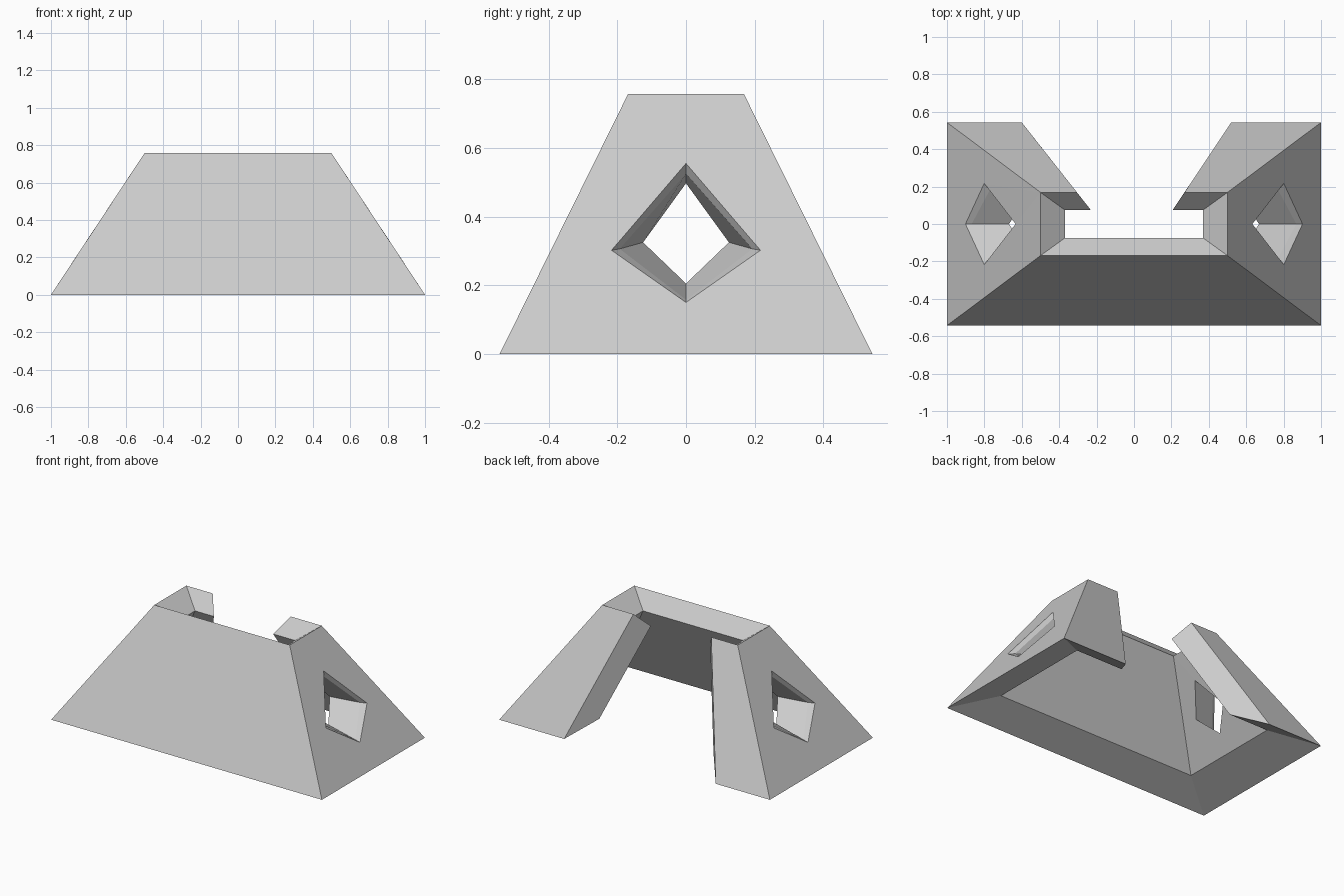
import bpy, bmesh

if "Cube" in bpy.data.objects:
    bpy.data.objects.remove(bpy.data.objects["Cube"])

H, LOW, HIGH = 0.757, 0.096, 0.659      # outer height, inner shell bottom and top

# Wall stations from one back opening edge round the front to the other:
# each is outer bottom, outer top, inner top, inner bottom
def station(ob, ot, it, ib):
    return [(*ob, 0), (*ot, H), (*it, HIGH), (*ib, LOW)]

def corner(sx, sy):
    return station((sx, .543 * sy), (.5 * sx, .169 * sy),
                   (.37 * sx, .075 * sy), (.74 * sx, .353 * sy))

stations = [
    station((-.6, .543), (-.305, .169), (-.231, .075), (-.45, .353)),
    corner(-1, 1), corner(-1, -1), corner(1, -1), corner(1, 1),
    station((.52, .543), (.27, .169), (.207, .075), (.393, .353)),
]

# Diamond window loops through a side wall: outer face, shallow lip, inner face
def diamond(bottom, side, top):
    return [(bottom[0], 0, bottom[1]), side,
            (top[0], 0, top[1]), (side[0], -side[1], side[2])]

window = [
    diamond((.901, .15), (.801, .217, .302), (.633, .555)),
    diamond((.868, .158), (.765, .193, .306), (.618, .525)),
    diamond((.668, .205), (.589, .125, .325), (.475, .497)),
]

bm = bmesh.new()

def face(*points):
    bm.faces.new([bm.verts.new(p) for p in points])

# Wall panel with a diamond hole
def holed_panel(panel, hole):
    for i in range(4):
        j = (i + 1) % 4
        face(panel[i], panel[j], hole[i])
        face(panel[j], hole[j], hole[i])

for n, (a, b) in enumerate(zip(stations, stations[1:])):
    face(a[1], b[1], b[2], a[2])        # top rim
    face(a[3], b[3], b[0], a[0])        # bottom rim
    if n in (1, 3):
        # Side wall with window
        s = -1 if n == 1 else 1
        front, back = (b, a) if n == 1 else (a, b)
        loops = [[(s * x, y, z) for x, y, z in loop] for loop in window]
        holed_panel([front[0], back[0], back[1], front[1]], loops[0])
        holed_panel([front[3], back[3], back[2], front[2]], loops[2])
        for p, q in zip(loops, loops[1:]):
            for i in range(4):
                j = (i + 1) % 4
                face(p[i], p[j], q[j], q[i])
    else:
        face(a[0], b[0], b[1], a[1])
        face(a[3], b[3], b[2], a[2])

# Cut faces beside the back opening
face(*stations[0])
face(*stations[-1])

bmesh.ops.remove_doubles(bm, verts=bm.verts, dist=1e-4)
bmesh.ops.recalc_face_normals(bm, faces=bm.faces)
mesh = bpy.data.meshes.new("sloped_wall_shell")
bm.to_mesh(mesh)
bm.free()
bpy.context.collection.objects.link(bpy.data.objects.new("sloped_wall_shell", mesh))
